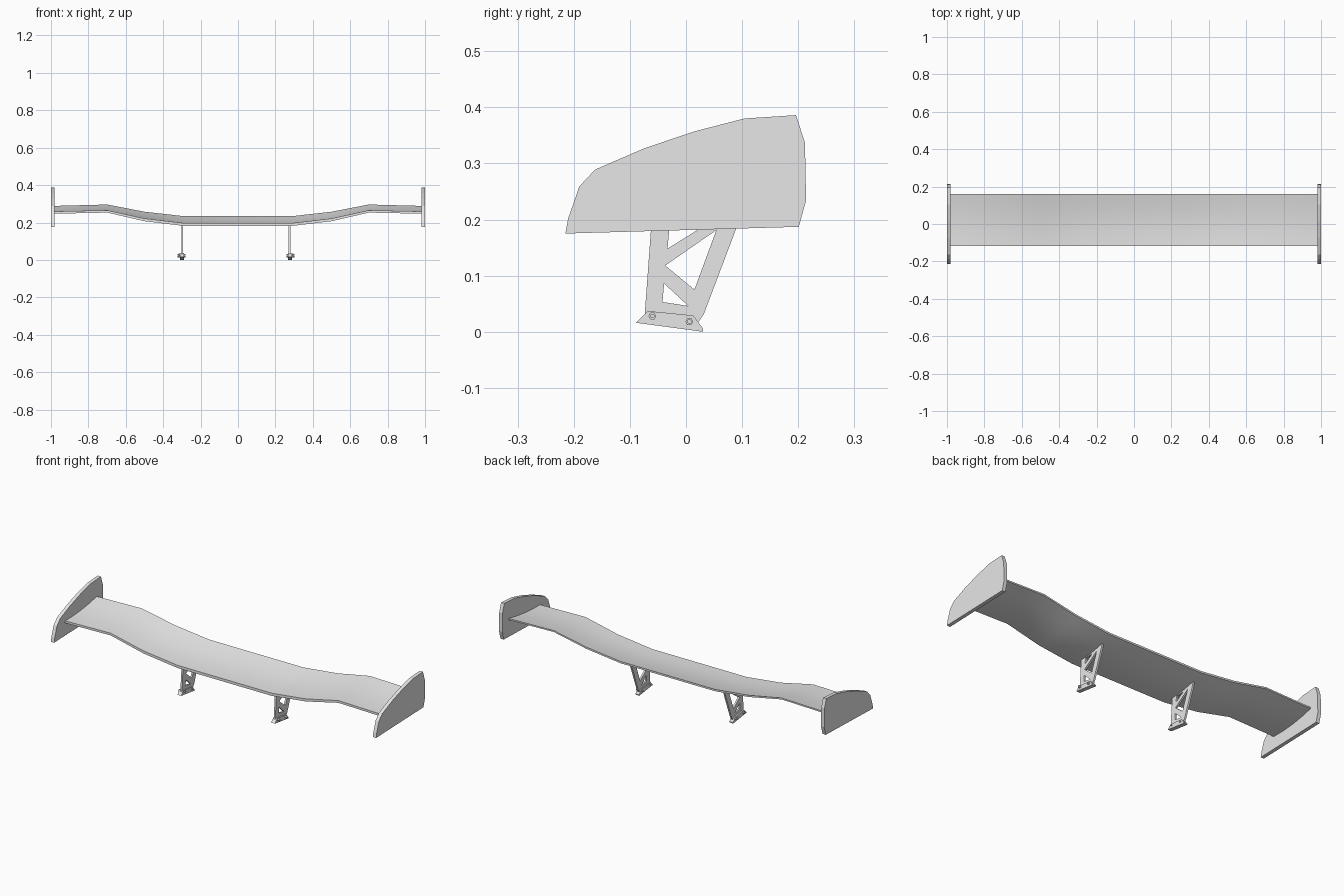
import bpy, bmesh, math
from mathutils import Matrix

if "Cube" in bpy.data.objects:
    bpy.data.objects.remove(bpy.data.objects["Cube"])

grey = bpy.data.materials.new("light_grey")
grey.diffuse_color = (0.8, 0.8, 0.8, 1)
grey.use_nodes = True
grey.node_tree.nodes["Principled BSDF"].inputs["Base Color"].default_value = grey.diffuse_color


def plate(name, x0, x1, outline, holes=()):
    """Flat plate in the YZ plane between x0 and x1, with cut-outs."""
    cu = bpy.data.curves.new(name, 'CURVE')
    cu.dimensions = '2D'
    cu.fill_mode = 'BOTH'
    cu.extrude = abs(x1 - x0) / 2
    for loop in (outline, *holes):
        s = cu.splines.new('POLY')
        s.points.add(len(loop) - 1)
        for p, (y, z) in zip(s.points, loop):
            p.co = (y, z, 0, 1)
        s.use_cyclic_u = True
    tmp = bpy.data.objects.new(name + "_curve", cu)
    bpy.context.collection.objects.link(tmp)
    dg = bpy.context.evaluated_depsgraph_get()
    me = bpy.data.meshes.new_from_object(tmp.evaluated_get(dg))
    bpy.data.objects.remove(tmp)
    # local x -> world y, local y -> world z, local z -> world x
    me.transform(Matrix(((0, 0, 1, (x0 + x1) / 2), (1, 0, 0, 0),
                         (0, 1, 0, 0), (0, 0, 0, 1))))
    bm = bmesh.new()
    bm.from_mesh(me)
    bmesh.ops.remove_doubles(bm, verts=bm.verts, dist=1e-5)
    bmesh.ops.recalc_face_normals(bm, faces=bm.faces)
    for f in bm.faces:
        f.smooth = False
    bm.to_mesh(me)
    bm.free()
    me.name = name
    me.materials.clear()
    me.materials.append(grey)
    ob = bpy.data.objects.new(name, me)
    bpy.context.collection.objects.link(ob)
    return ob


def ring(cy, cz, r, n):
    return [(cy + r * math.cos(2 * math.pi * i / n),
             cz + r * math.sin(2 * math.pi * i / n)) for i in range(n)]


# Wing blade: one cambered section lofted along the span
section = [(-0.118, 0.182), (-0.05, 0.182), (0.02, 0.189), (0.09, 0.203), (0.16, 0.224),
           (0.16, 0.234), (0.09, 0.217), (0.02, 0.205), (-0.05, 0.198), (-0.118, 0.197)]
half = [(0.29, 0.0, 1.0), (0.5, 0.025, 0.97), (0.7, 0.071, 0.83), (0.985, 0.065, 0.8)]
stations = [(-x, dz, k) for x, dz, k in reversed(half)] + half
bm = bmesh.new()
rows = [[bm.verts.new((x, y, 0.182 + dz + (z - 0.182) * k)) for y, z in section]
        for x, dz, k in stations]
n = len(section)
for a, b in zip(rows, rows[1:]):
    for i in range(n):
        bm.faces.new((a[i], a[(i + 1) % n], b[(i + 1) % n], b[i]))
bm.faces.new(rows[0])
bm.faces.new(rows[-1])
bmesh.ops.recalc_face_normals(bm, faces=bm.faces)
me = bpy.data.meshes.new("wing_blade")
bm.to_mesh(me)
bm.free()
me.materials.append(grey)
wing = bpy.data.objects.new("wing_blade", me)
bpy.context.collection.objects.link(wing)
bpy.context.view_layer.objects.active = wing
wing.select_set(True)
bpy.ops.object.shade_smooth_by_angle(angle=math.radians(30))

end_outline = [(-0.215, 0.175), (-0.21, 0.202), (-0.19, 0.259), (-0.162, 0.289),
               (-0.074, 0.327), (0.015, 0.357), (0.104, 0.38), (0.196, 0.386),
               (0.212, 0.337), (0.214, 0.234), (0.201, 0.187)]
strut_outline = [(-0.062, 0.188), (-0.074, 0.025), (0.02, 0.014), (0.032, 0.032),
                 (0.088, 0.18), (0.096, 0.207)]
strut_holes = [[(-0.033, 0.148), (0.02, 0.181), (-0.03, 0.181)],
               [(-0.037, 0.118), (0.015, 0.075), (0.054, 0.181)],
               [(-0.039, 0.086), (0.004, 0.046), (-0.042, 0.053)]]
foot_outline = [(-0.089, 0.016), (-0.068, 0.037), (0.013, 0.029),
                (0.03, 0.006), (0.03, 0.0)]

for side, s in (("left", -1), ("right", 1)):
    # End plates
    plate(side + "_end_plate", s * 0.98, s * 1.0, end_outline)
    # Truss struts, feet and bolts
    c = -0.011 + s * 0.287
    plate(side + "_strut", c - 0.005, c + 0.005, strut_outline, strut_holes)
    plate(side + "_foot", c - s * 0.010, c + s * 0.013, foot_outline)
    for i, (y, z) in enumerate(((-0.06, 0.028), (0.006, 0.018))):
        plate(f"{side}_bolt_{i + 1}", c + s * 0.012, c + s * 0.021, ring(y, z, 0.007, 6))
        plate(f"{side}_bolt_shank_{i + 1}", c - s * 0.016, c + s * 0.025, ring(y, z, 0.004, 12))
